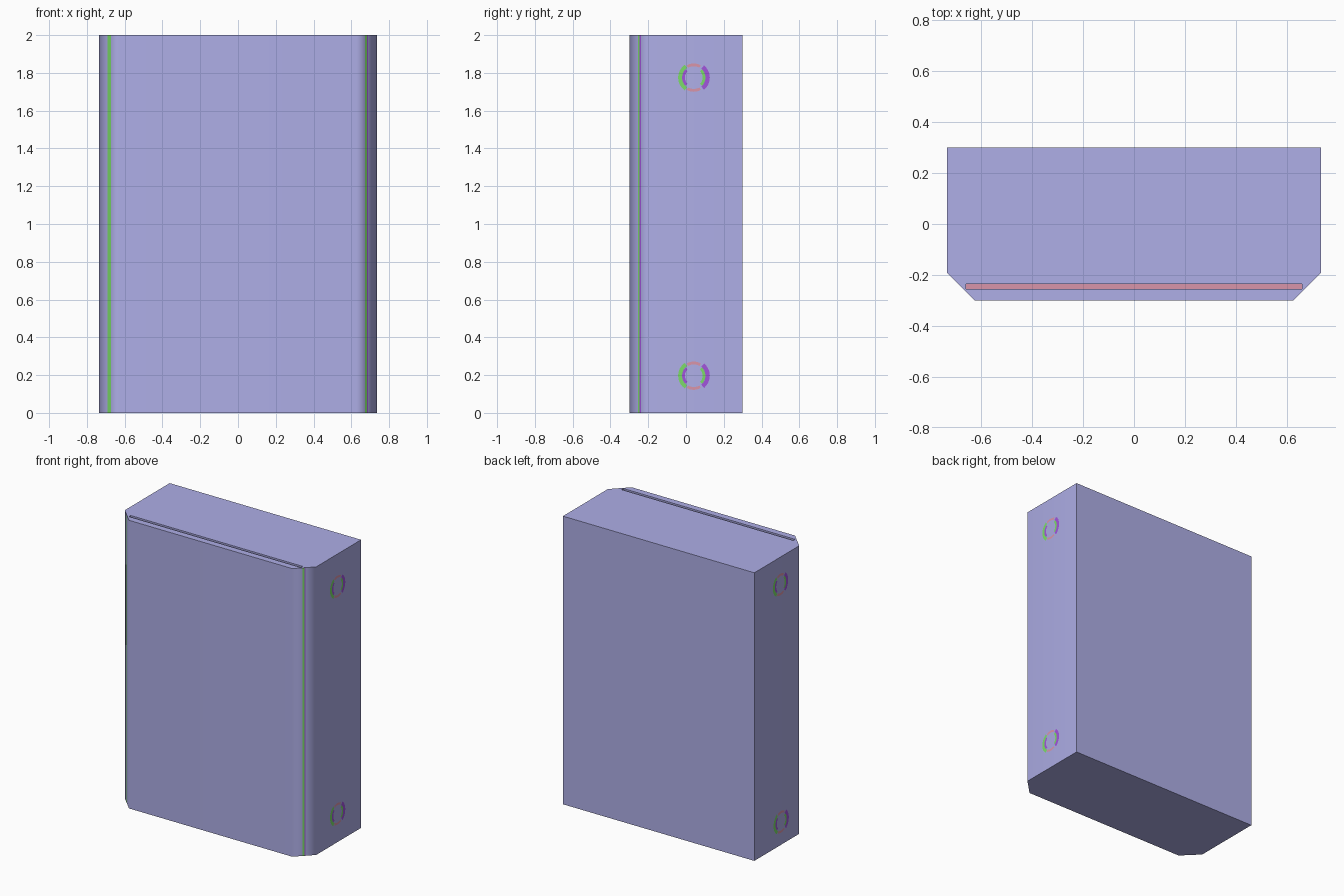
import bpy, bmesh, math

if "Cube" in bpy.data.objects:
    bpy.data.objects.remove(bpy.data.objects["Cube"])


def material(name, rgb):
    m = bpy.data.materials.new(name)
    m.diffuse_color = (*rgb, 1)
    m.use_nodes = True
    m.node_tree.nodes["Principled BSDF"].inputs["Base Color"].default_value = m.diffuse_color
    return m


LAVENDER = material("lavender", (0.43, 0.43, 0.81))
GREEN = material("green", (0.20, 0.72, 0.14))
PURPLE = material("purple", (0.36, 0.09, 0.72))
PINK = material("pink", (0.70, 0.30, 0.40))


def finish(name, bm, mats):
    mesh = bpy.data.meshes.new(name)
    bm.to_mesh(mesh)
    bm.free()
    for m in mats:
        mesh.materials.append(m)
    ob = bpy.data.objects.new(name, mesh)
    bpy.context.collection.objects.link(ob)
    return ob


# Cabinet body: chamfered footprint with seam strips cut into the chamfers,
# and a shallow door seam recessed into the top
W, D, H = 0.735, 0.30, 2.0
SEAM = (-0.255, -0.235, 0.66, 0.016)     # y range, half length, depth


def chamfer(t):
    return (0.627 + 0.108 * t, -0.30 + 0.108 * t)


right = [chamfer(t) for t in (0, 0.43, 0.51, 0.56, 1)] + [(W, D)]
left = [(-W, D)] + [(-x, y) for x, y in map(chamfer, (1, 0.58, 0.42, 0))]
outline = right + left
strips = {1: 1, 2: 2, 8: 1}          # outline edge -> material slot

bm = bmesh.new()
low = [bm.verts.new((x, y, 0)) for x, y in outline]
high = [bm.verts.new((x, y, H)) for x, y in outline]
bm.faces.new(low[::-1])
n = len(outline)
for i in range(n):
    j = (i + 1) % n
    f = bm.faces.new((low[i], low[j], high[j], high[i]))
    f.material_index = strips.get(i, 0)
y0, y1, x0, depth = SEAM
corners = [(-x0, y0), (x0, y0), (x0, y1), (-x0, y1)]
rim = [bm.verts.new((x, y, H)) for x, y in corners]
floor = [bm.verts.new((x, y, H - depth)) for x, y in corners]
bm.faces.new(floor).material_index = 3
for i in range(4):
    j = (i + 1) % 4
    bm.faces.new((rim[j], rim[i], floor[i], floor[j]))
# Top around the recess: front piece and back piece
bm.faces.new([rim[0]] + high[8:] + high[:2] + [rim[1]])
bm.faces.new([rim[1]] + high[1:9] + [rim[0], rim[3], rim[2]])
body = finish("cabinet_body", bm, [LAVENDER, GREEN, PURPLE, PINK])
bpy.context.view_layer.objects.active = body
body.select_set(True)
bpy.ops.object.shade_smooth_by_angle(angle=math.radians(60))
wn = body.modifiers.new("weighted normals", 'WEIGHTED_NORMAL')
wn.keep_sharp = True

# Round screw marks on both sides: arcs of (start, end, inner, outer, slot)
ARCS = [(125, 235, 0.062, 0.083, 0), (135, 225, 0.047, 0.062, 1),
        (-50, 50, 0.062, 0.085, 1), (-45, 45, 0.047, 0.062, 0),
        (60, 120, 0.060, 0.075, 2), (240, 300, 0.060, 0.075, 2)]


def ring_mark(name, side, y, z):
    bm = bmesh.new()
    for a0, a1, r0, r1, slot in ARCS:
        pairs = []
        for k in range(9):
            a = math.radians(a0 + (a1 - a0) * k / 8)
            pairs.append([bm.verts.new((side * (W + 0.001),
                                        y + side * r * math.cos(a),
                                        z + r * math.sin(a))) for r in (r0, r1)])
        for p, q in zip(pairs, pairs[1:]):
            bm.faces.new((p[0], p[1], q[1], q[0])).material_index = slot
    finish(name, bm, [GREEN, PURPLE, PINK])


ring_mark("right_upper_ring_mark", 1, 0.041, 1.775)
ring_mark("right_lower_ring_mark", 1, 0.041, 0.197)
ring_mark("left_upper_ring_mark", -1, 0.015, 1.81)
ring_mark("left_lower_ring_mark", -1, 0.008, 0.16)
